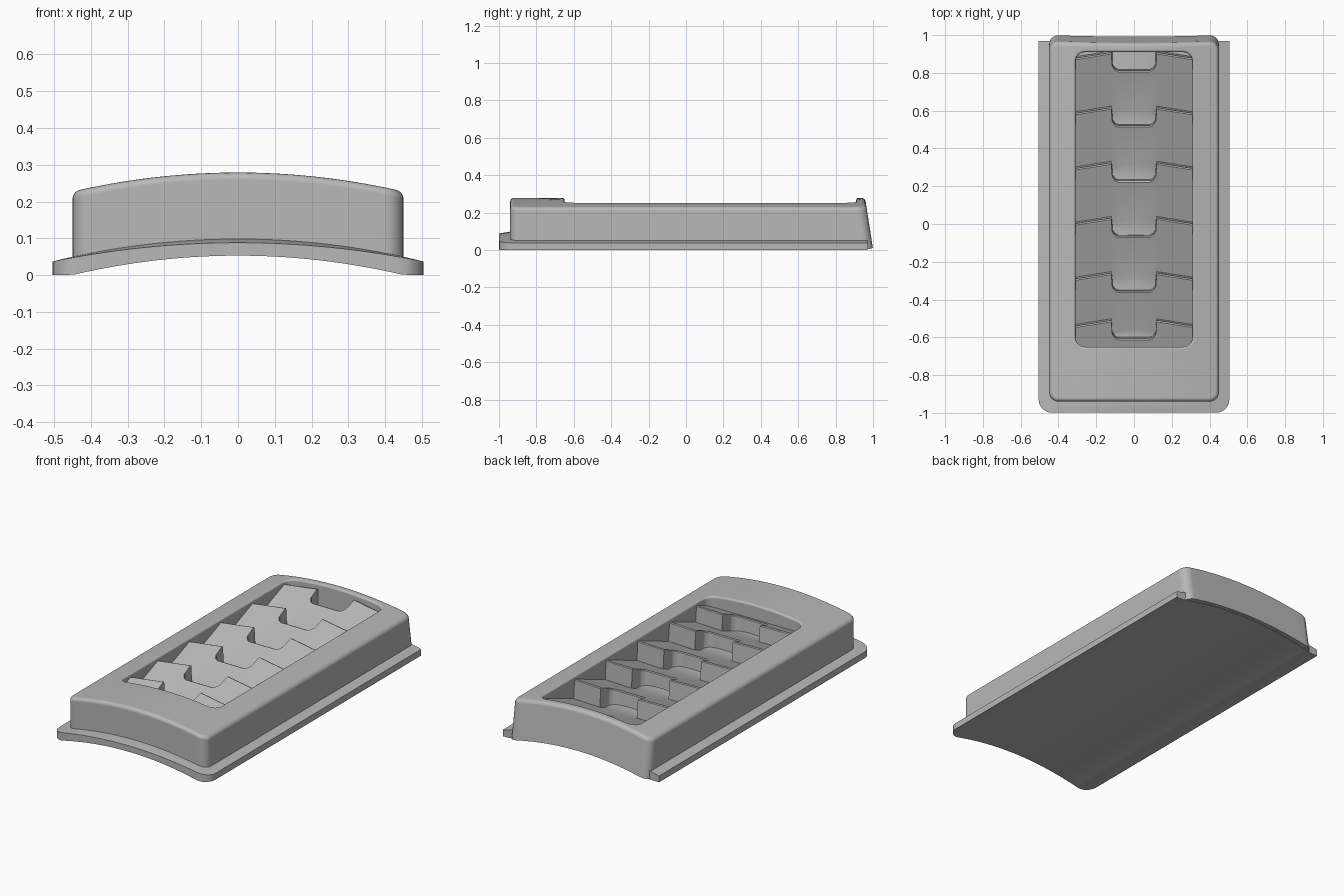
import bpy, bmesh, math

if "Cube" in bpy.data.objects:
    bpy.data.objects.remove(bpy.data.objects["Cube"], do_unlink=True)

grey = bpy.data.materials.new("mid_grey")
grey.use_nodes = True
colour = (0.48, 0.48, 0.48, 1)
grey.diffuse_color = colour
grey.node_tree.nodes["Principled BSDF"].inputs["Base Color"].default_value = colour


def crown(x):
    """Height of the domed top."""
    return 0.279 - 0.255 * x * x


def belly(x):
    """Height of the hollow underside."""
    return max(0, 0.053 - 0.26 * x * x)


def make(name, verts, faces):
    mesh = bpy.data.meshes.new(name)
    mesh.from_pydata(verts, [], faces)
    bm = bmesh.new()
    bm.from_mesh(mesh)
    bmesh.ops.recalc_face_normals(bm, faces=bm.faces)
    bm.to_mesh(mesh)
    bm.free()
    mesh.materials.append(grey)
    obj = bpy.data.objects.new(name, mesh)
    bpy.context.collection.objects.link(obj)
    return obj


def loft(name, rings, cyclic=False):
    """Skin through equal rings of points, capped or closed on itself."""
    n = len(rings[0])
    verts = [p for ring in rings for p in ring]
    total = len(verts)
    spans = len(rings) if cyclic else len(rings) - 1
    faces = [(r * n + i, r * n + (i + 1) % n, ((r + 1) * n + (i + 1) % n) % total, ((r + 1) * n + i) % total)
             for r in range(spans) for i in range(n)]
    if not cyclic:
        faces += [list(range(n)), list(range(total - n, total))]
    return make(name, verts, faces)


def rounded_outline(half, front, back, radius, inset=0):
    """Rounded rectangle, finely divided along its front and back edges."""
    half, front, back, radius = half - inset, front + inset, back - inset, radius - inset
    points = []
    for cx, cy, start in ((half - radius, back - radius, 0), (radius - half, back - radius, 90),
                          (radius - half, front + radius, 180), (half - radius, front + radius, 270)):
        for step in range(7):
            a = math.radians(start + 15 * step)
            points.append((cx + radius * math.cos(a), cy + radius * math.sin(a)))
        if start in (0, 180):
            edge_y = points[-1][1]
            points += [(cx * (1 - i / 8), edge_y) for i in range(1, 16)]
    return points


def smooth(obj, degrees):
    bpy.ops.object.select_all(action="DESELECT")
    obj.select_set(True)
    bpy.context.view_layer.objects.active = obj
    bpy.ops.object.shade_smooth_by_angle(angle=math.radians(degrees))
    weighted = obj.modifiers.new("flat_weighting", "WEIGHTED_NORMAL")
    weighted.keep_sharp = True


# Base flange: an arched slab trimmed to rounded front corners
HALF = 0.506
xs = [HALF * (i / 16 - 1) for i in range(33)]
sections = []
for y, lift in ((-1, 0), (-0.93, 0.012), (0.97, 0.012)):
    section = [(x, y, belly(x)) for x in xs]
    section += [(x, y, 0.088 - 0.2 * x * x + lift * (1 - (x / HALF) ** 2)) for x in reversed(xs)]
    sections.append(section)
flange = loft("base_flange", sections)
trim = rounded_outline(0.505, -0.999, 1.3, 0.07)
cutter = loft("corner_cutter", [[(x, y, z) for x, y in trim] for z in (-0.1, 0.5)])
mod = flange.modifiers.new("round_corners", "BOOLEAN")
mod.operation = "INTERSECT"
mod.solver = "EXACT"
mod.object = cutter
bpy.context.view_layer.objects.active = flange
bpy.ops.object.modifier_apply(modifier=mod.name)
bpy.data.objects.remove(cutter, do_unlink=True)
smooth(flange, 30)

# Domed frame: rounded rim outside and inside, leaning back wall, open pocket
OUTER = (0.45, -0.94, 0.962, 0.05)
POCKET = (0.31, -0.65, 0.91, 0.05)


def frame_ring(shape, inset, height, leaning):
    ring = []
    for x, y in rounded_outline(*shape, inset):
        z = height(x)
        if leaning and y > 0:
            y += 0.155 * (0.25 - z)
        ring.append((x, y, z))
    return ring


def foot_height(x):
    return belly(x) + 0.003


rings = [frame_ring(OUTER, 0, foot_height, True)]
for shape, size, side, turns in ((OUTER, 0.02, 1, range(5)), (POCKET, 0.012, -1, range(4, -1, -1))):
    for turn in turns:
        t = math.radians(22.5 * turn)
        drop = size * (1 - math.sin(t))
        rings.append(frame_ring(shape, side * size * (1 - math.cos(t)),
                                lambda x: crown(x) - drop, side > 0))
rings.append(frame_ring(POCKET, 0, foot_height, False))
frame = loft("domed_frame", rings, cyclic=True)
smooth(frame, 35)

# Overlapping sloped slats, each with a notch in its back edge
PEAK, SLOPE, RUN = 0.25, 0.39, 0.297
edges = [-0.51] + [-0.26 + 0.292 * i for i in range(6)]
half_columns = [0, 0.03, 0.06, 0.085, 0.1, 0.11, 0.115, 0.12, 0.126, 0.17, 0.22, 0.27, 0.32]
columns = [-x for x in reversed(half_columns[1:])] + half_columns


def ramp(edge, y):
    return PEAK - SLOPE * (edge - y)


def slat_column(x):
    a = abs(x)
    points = [(-0.67, ramp(edges[0], -0.67))]
    for edge, following in zip(edges, edges[1:]):
        if a < 0.118:
            # notch: rounded lip, drop, level floor
            lip = edge - 0.095 + 0.03 * max(0, (a - 0.085) / 0.03) ** 2
            foot = max(following - RUN - 0.03 * (a / 0.12) ** 2, lip + 0.01)
            floor = ramp(following, foot)
            points += [(lip - 0.008, ramp(edge, lip - 0.008)), (lip, ramp(edge, lip) - 0.006),
                       (lip + 0.006, floor), (foot, floor)]
        else:
            # full slat: nose, then riser down to the next slat
            back = edge - 0.03 * max(0, a - 0.12) / 0.19
            points += [(back - 0.008, ramp(edge, back - 0.008)), (back, ramp(edge, back) - 0.006)]
            points += [(y, ramp(following, y)) for y in (back + 0.008, back + 0.012)]
    points.append((0.93, points[-1][1]))
    return [(x, min(y, 0.93), z) for y, z in points]


strips = [slat_column(x) for x in columns]
count = len(strips[0])
slats = make("sloped_slats", [p for s in strips for p in s],
             [(c * count + i, (c + 1) * count + i, (c + 1) * count + i + 1, c * count + i + 1)
              for c in range(len(strips) - 1) for i in range(count - 1)])
if sum(p.normal.z for p in slats.data.polygons) < 0:
    slats.data.flip_normals()
smooth(slats, 30)
